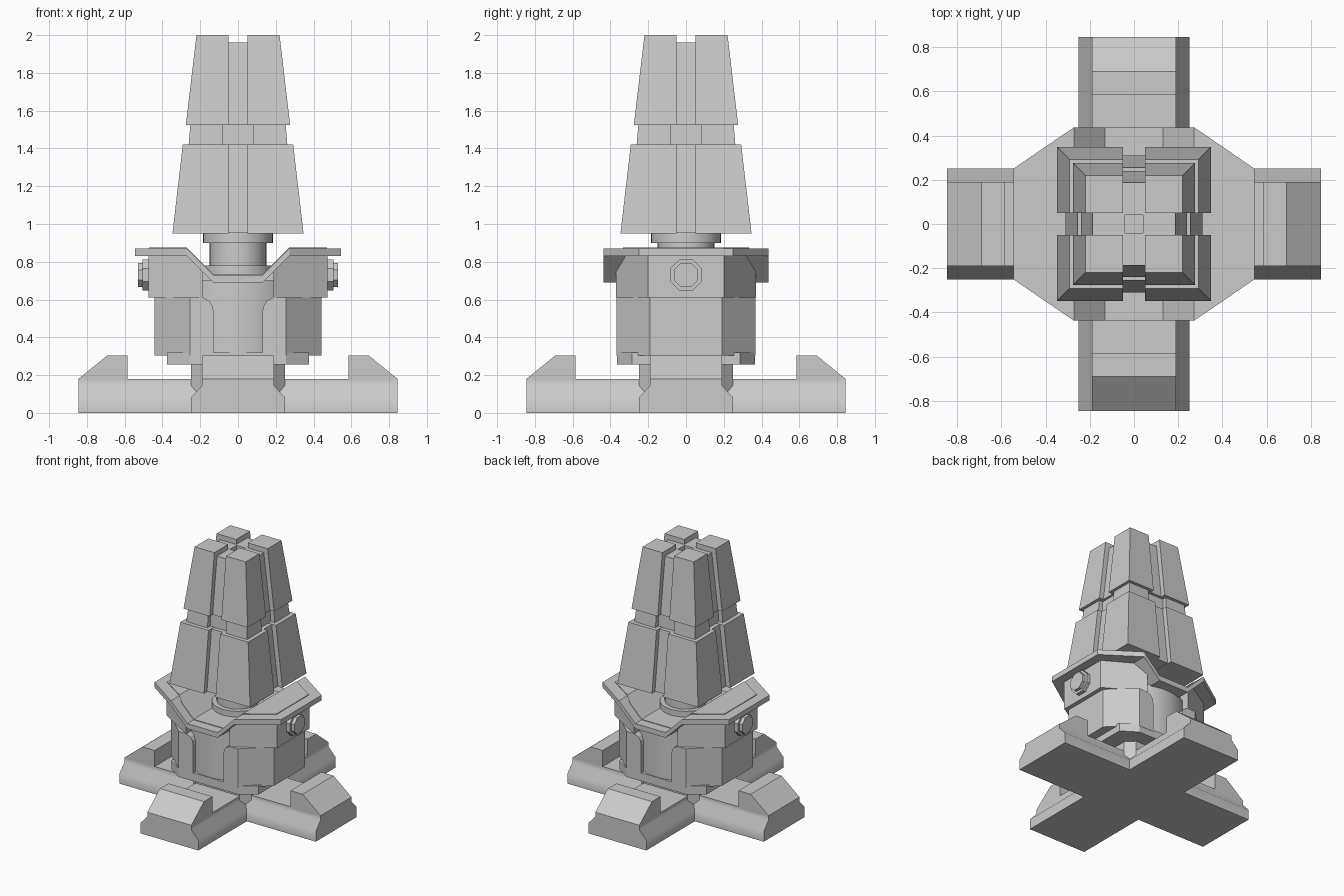
import bpy
import bmesh
from math import radians, pi
from mathutils import Matrix, Vector

if "Cube" in bpy.data.objects:
    bpy.data.objects.remove(bpy.data.objects["Cube"], do_unlink=True)

grey = bpy.data.materials.new("plain grey")
grey.use_nodes = True
colour = (0.6, 0.6, 0.6, 1)
grey.diffuse_color = colour
grey.node_tree.nodes["Principled BSDF"].inputs["Base Color"].default_value = colour


def finish(name, bm):
    bmesh.ops.recalc_face_normals(bm, faces=bm.faces)
    mesh = bpy.data.meshes.new(name)
    bm.to_mesh(mesh)
    bm.free()
    mesh.materials.append(grey)
    obj = bpy.data.objects.new(name, mesh)
    bpy.context.collection.objects.link(obj)
    return obj


def prism(name, points, axis, low, high):
    """Extrude a flat outline along the x, y or z axis."""
    place = {"x": lambda a, b, t: (t, a, b),
             "y": lambda a, b, t: (a, t, b),
             "z": lambda a, b, t: (a, b, t)}[axis]
    bm = bmesh.new()
    face = bm.faces.new([bm.verts.new(place(a, b, low)) for a, b in points])
    moved = bmesh.ops.extrude_face_region(bm, geom=[face])["geom"]
    verts = [g for g in moved if isinstance(g, bmesh.types.BMVert)]
    bmesh.ops.translate(bm, verts=verts, vec=Vector(place(0, 0, high - low)))
    return finish(name, bm)


def mirrored(half):
    return half + [(-a, b) for a, b in reversed(half)]


def octagon(x, y, flat_x, flat_y):
    """Outline with the given extents and the half lengths of its flat sides."""
    half = [(flat_x, -y), (x, -flat_y), (x, flat_y), (flat_x, y)]
    return mirrored(half)


def combine(obj, other, operation):
    """Apply a boolean and drop the helper."""
    mod = obj.modifiers.new("shape", "BOOLEAN")
    mod.object = other
    mod.operation = operation
    mod.solver = "EXACT"
    bpy.context.view_layer.update()
    shape = bpy.data.meshes.new_from_object(
        obj.evaluated_get(bpy.context.evaluated_depsgraph_get()))
    obj.modifiers.clear()
    obj.data = shape
    bpy.data.objects.remove(other, do_unlink=True)
    return obj


def smooth(obj, degrees=40):
    bpy.ops.object.select_all(action="DESELECT")
    obj.select_set(True)
    bpy.context.view_layer.objects.active = obj
    bpy.ops.object.shade_smooth_by_angle(angle=radians(degrees))


def cylinder(name, radius, low, high, sides=32):
    bm = bmesh.new()
    bmesh.ops.create_cone(bm, cap_ends=True, segments=sides, radius1=radius, radius2=radius,
                          depth=high - low, matrix=Matrix.Translation((0, 0, (low + high) / 2)))
    obj = finish(name, bm)
    smooth(obj)
    return obj


def taper(name, inner, bottom, top, low, high, turn=0):
    """Corner block with upright inner faces and leaning outer faces."""
    bm = bmesh.new()
    rings = []
    for outer, z in ((bottom, low), (top, high)):
        corners = [(inner, inner), (outer, inner), (outer, outer), (inner, outer)]
        rings.append([bm.verts.new((x, y, z)) for x, y in corners])
    bm.faces.new(rings[0])
    bm.faces.new(rings[1])
    for i in range(4):
        j = (i + 1) % 4
        bm.faces.new((rings[0][i], rings[0][j], rings[1][j], rings[1][i]))
    bmesh.ops.rotate(bm, verts=bm.verts, matrix=Matrix.Rotation(turn, 3, "Z"))
    return finish(name, bm)


# Cross-shaped base with raised toe blocks
section = mirrored([(0.25, 0), (0.25, 0.08), (0.19, 0.145), (0.19, 0.18)])
for name, axis in (("base_side_beam", "x"), ("base_front_beam", "y")):
    smooth(prism(name, section, axis, -0.845, 0.845), 50)
toe = [(0.585, 0.17), (0.845, 0.17), (0.845, 0.18), (0.69, 0.305), (0.585, 0.305)]
for side, sign in (("positive", 1), ("negative", -1)):
    outline = [(sign * a, b) for a, b in toe]
    prism("side_toe_" + side, outline, "y", -0.19, 0.19)
    prism("front_toe_" + side, outline, "x", -0.19, 0.19)

# Post and foot ring under the body
prism("base_post", octagon(0.25, 0.25, 0.19, 0.19), "z", 0.1, 0.31)
prism("foot_ring", octagon(0.375, 0.365, 0.255, 0.285), "z", 0.255, 0.32)


# Body armour with an arched opening at the front and back
def cut_arch(obj):
    arch = mirrored([(0.13, 0.2), (0.13, 0.54), (0.137, 0.57), (0.155, 0.595),
                     (0.187, 0.61), (0.187, 1)])
    for low, high in ((-0.6, -0.28), (0.28, 0.6)):
        combine(obj, prism("arch_cutter", arch, "y", low, high), "DIFFERENCE")


def trough(top, bottom):
    """Outline with a valley in the middle of its top."""
    rim = [(0.13, top - 0.14), (0.272, top), (0.7, top)]
    return mirrored([(0.13, bottom - 0.14), (0.272, bottom), (0.7, bottom)] + rim[::-1])


lower = prism("lower_armour", octagon(0.443, 0.367, 0.255, 0.19), "z", 0.305, 0.61)
cut_arch(lower)

upper = prism("upper_armour", mirrored([(0.7, 0.61), (0.7, 0.85), (0.272, 0.85), (0.13, 0.71)]),
              "y", -0.6, 0.6)
combine(upper, prism("outline", octagon(0.475, 0.37, 0.187, 0.2), "z", 0, 2), "INTERSECT")
cut_arch(upper)
cylinder("body_core", 0.36, 0.305, 0.7, 48)

# Flared collar and its slightly raised inner plate
collar = prism("collar", trough(0.87, 0.83), "y", -0.6, 0.6)
combine(collar, prism("outline", octagon(0.545, 0.437, 0.272, 0.25), "z", 0, 2), "INTERSECT")
plate = prism("collar_plate", trough(0.875, 0.85), "y", -0.6, 0.6)
combine(plate, prism("outline", octagon(0.47, 0.36, 0.23, 0.2), "z", 0, 2), "INTERSECT")

# Eight-sided bolts on both sides
for side, sign in (("left", 1), ("right", -1)):
    for part, radius, low, high in (("washer", 0.09, 0.46, 0.505), ("head", 0.07, 0.5, 0.53)):
        bm = bmesh.new()
        spin = Matrix.Rotation(pi / 2, 4, "Y") @ Matrix.Rotation(pi / 8, 4, "Z")
        bmesh.ops.create_cone(
            bm, cap_ends=True, segments=8, radius1=radius, radius2=radius, depth=high - low,
            matrix=Matrix.Translation((sign * (low + high) / 2, 0, 0.73)) @ spin)
        finish(side + "_bolt_" + part, bm)

# Turning neck
cylinder("neck_base", 0.185, 0.72, 0.78)
cylinder("neck_post", 0.15, 0.72, 0.92)
cylinder("neck_plate", 0.185, 0.9, 0.96)


# Tapered inner core of the tower
def core(name, bottom, top, low, high):
    bm = bmesh.new()
    bmesh.ops.create_cube(bm, size=2)
    for v in bm.verts:
        half = top if v.co.z > 0 else bottom
        v.co = (v.co.x * half, v.co.y * half, high if v.co.z > 0 else low)
    return finish(name, bm)


core("lower_core", 0.31, 0.255, 0.953, 1.42)
core("waist_core", 0.225, 0.22, 1.4, 1.54)
upper_core = core("upper_core", 0.24, 0.187, 1.525, 1.96)
combine(upper_core, core("socket_cutter", 0.04, 0.04, 1.92, 2.1), "DIFFERENCE")

# Four columns, each with a lower pod, a waist and an upper pod
for i, corner in enumerate(("back_left", "back_right", "front_right", "front_left")):
    turn = i * pi / 2
    taper("lower_pod_" + corner, 0.05, 0.347, 0.292, 0.95, 1.422, turn)
    taper("waist_" + corner, 0.08, 0.262, 0.252, 1.41, 1.53, turn)
    taper("upper_pod_" + corner, 0.05, 0.276, 0.22, 1.525, 2.0, turn)
